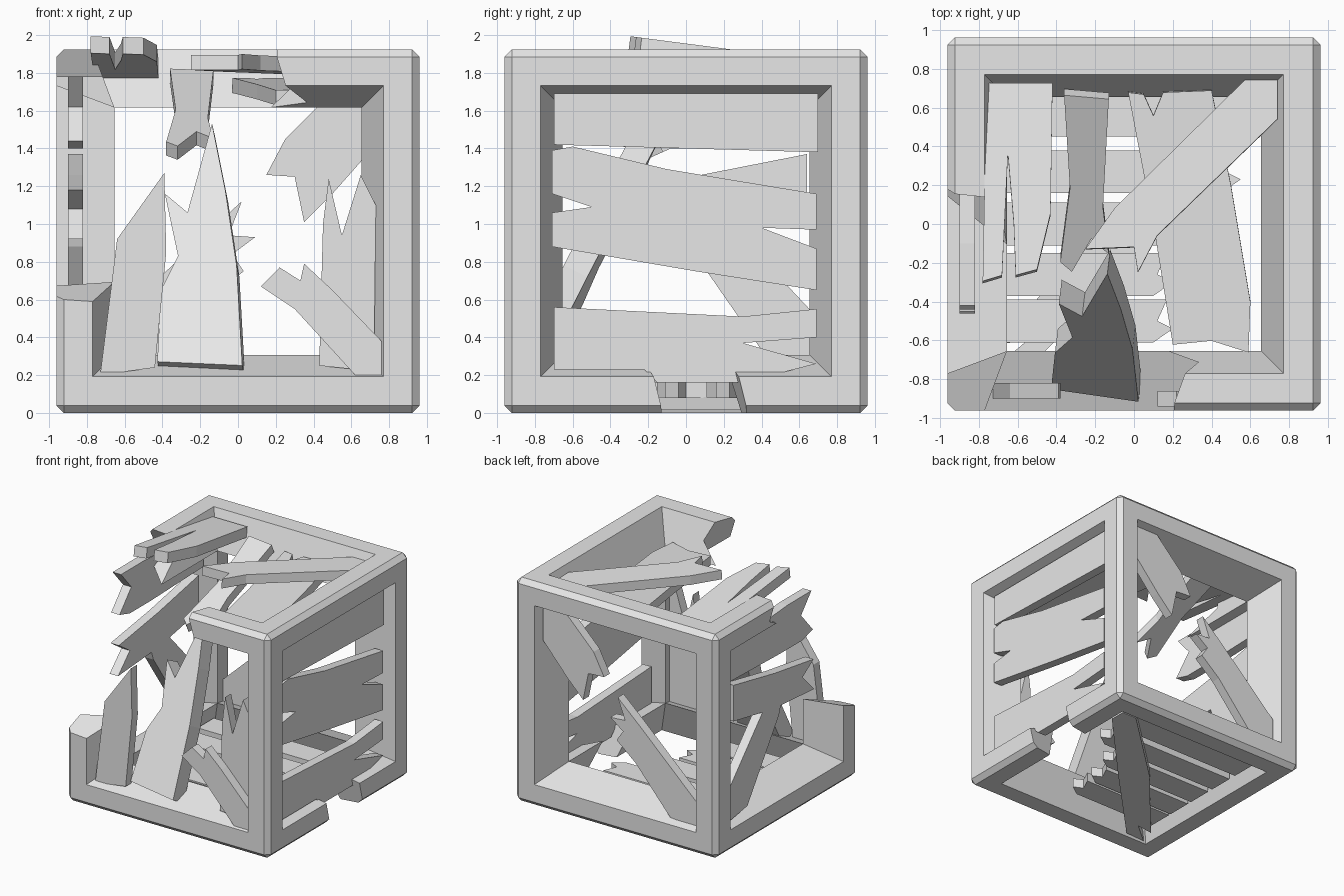
import bpy, bmesh
from math import radians
from mathutils import Vector, Euler
from itertools import product

cube = bpy.data.objects.get("Cube")
if cube:
    bpy.data.objects.remove(cube, do_unlink=True)

GREY = (0.8, 0.8, 0.8, 1)
wood = bpy.data.materials.new("grey_wood")
wood.use_nodes = True
wood.diffuse_color = GREY
wood.node_tree.nodes["Principled BSDF"].inputs["Base Color"].default_value = GREY


def finish(name, bm):
    bmesh.ops.recalc_face_normals(bm, faces=bm.faces)
    mesh = bpy.data.meshes.new(name)
    bm.to_mesh(mesh)
    bm.free()
    mesh.materials.append(wood)
    obj = bpy.data.objects.new(name, mesh)
    bpy.context.collection.objects.link(obj)
    return obj


def plank(name, outline, place, thick=0.08):
    """Flat board: a 2D outline put in space by place(a, b), then thickened."""
    bm = bmesh.new()
    face = bm.faces.new([bm.verts.new(place(a, b)) for a, b in outline])
    face.normal_update()
    n = face.normal.copy()
    bmesh.ops.translate(bm, vec=n * -thick / 2, verts=bm.verts)
    out = bmesh.ops.extrude_face_region(bm, geom=[face], use_keep_orig=True)
    moved = [v for v in out["geom"] if isinstance(v, bmesh.types.BMVert)]
    bmesh.ops.translate(bm, vec=n * thick, verts=moved)
    return finish(name, bm)


def cutter(name, low, high, turn=(0, 0, 0)):
    """Hidden box that breaks a piece off the frame."""
    low, high = Vector(low), Vector(high)
    bm = bmesh.new()
    bmesh.ops.create_cube(bm, size=1)
    bmesh.ops.scale(bm, vec=high - low, verts=bm.verts)
    obj = finish(name, bm)
    obj.location = (low + high) / 2
    obj.rotation_euler = Euler([radians(t) for t in turn])
    obj.hide_render = True
    obj.hide_viewport = True
    obj.display_type = 'WIRE'
    return obj


# Frame: a cube whose six windows narrow towards the inside
OUT, WIN, INN = 0.962, 0.77, 0.655
bm = bmesh.new()
outer = {s: bm.verts.new(Vector(s) * OUT) for s in product((-1, 1), repeat=3)}
inner = {s: bm.verts.new(Vector(s) * INN) for s in outer}
for axis in range(3):
    for side in (-1, 1):
        ring = []
        for a, b in ((-1, -1), (1, -1), (1, 1), (-1, 1)):
            s = [a, b]
            s.insert(axis, side)
            p = Vector(s) * WIN
            p[axis] = side * OUT
            ring.append((tuple(s), bm.verts.new(p)))
        for i in range(4):
            (s, v), (t, w) = ring[i], ring[(i + 1) % 4]
            bm.faces.new((outer[s], outer[t], w, v))
            bm.faces.new((v, w, inner[t], inner[s]))
rim = set(outer.values())
edges = [e for e in bm.edges if e.verts[0] in rim and e.verts[1] in rim]
bmesh.ops.recalc_face_normals(bm, faces=bm.faces)
bmesh.ops.bevel(bm, geom=edges, offset=0.04, segments=1, affect='EDGES', profile=0.5)
bmesh.ops.translate(bm, vec=(0, 0, OUT), verts=bm.verts)
frame = finish("frame", bm)

# Missing corner and the broken lower side beam
for cut in (
    cutter("cut_top_front", (-1.4, -1.4, 1.3), (0.17, -0.4, 2.3), (0, -16, -20)),
    cutter("cut_top_side", (-1.3, -1.3, 1.4), (-0.5, 0.12, 2.2), (28, 0, -6)),
    cutter("cut_post", (-1.3, -1.3, 0.68), (-0.4, -0.4, 2.0), (20, 4, 0)),
    cutter("cut_low_side", (0.5, -0.17, -0.2), (1.2, 0.26, 0.5), (14, 0, 10)),
):
    mod = frame.modifiers.new(cut.name, 'BOOLEAN')
    mod.operation = 'DIFFERENCE'
    mod.solver = 'EXACT'
    mod.object = cut


# Left side boards, across the window
def left(y, z):
    return Vector((0.86, y, z))


plank("left_board_top", [(-.7, 1.42), (.7, 1.38), (.7, 1.69), (-.7, 1.69)], left)
plank("left_board_middle", [(-.71, .88), (.05, .75), (.69, .65), (.69, .87), (.4, .98),
      (.69, .97), (.69, 1.16), (-.1, 1.29), (-.6, 1.41), (-.71, 1.39),
      (-.71, 1.16), (-.5, 1.09), (-.71, 1.06)], left)
plank("left_board_low", [(-.7, .23), (-.22, .23), (-.15, .16), (.3, .16), (.69, .26),
      (.3, .37), (.69, .4), (.69, .55), (.3, .51), (-.7, .56)], left)


# Right side boards, snapped at the front
def right(y, z):
    return Vector((-0.86, y, z))


plank("right_board_top", [(.7, 1.42), (.7, 1.72), (-.1, 1.78), (-.42, 1.78), (-.28, 1.62),
      (-.44, 1.44), (-.3, 1.4), (0, 1.4)], right)
plank("right_board_middle", [(.64, 1.06), (.64, 1.37), (.08, 1.26), (-.45, 1.18),
      (-.3, 1.08), (-.46, .92), (.1, .96)], right)
plank("right_board_loose", [(.7, .22), (.7, .5), (.25, .98), (.1, 1.2), (.12, 1.0),
      (-.04, 1.06), (.02, .88), (.45, .26)], right)


# Top boards, broken at the front
plank("top_board_raised", [(-.76, .72), (-.42, .72), (-.43, .05), (-.5, -.24), (-.61, -.27),
      (-.62, 0), (-.65, .36), (-.68, -.27), (-.78, -.3)],
      lambda x, y: Vector((x, y, 1.91 - 0.13 * y)), 0.09)
plank("top_board_hanging", [(-.36, .68), (-.13, .66), (-.16, .1), (-.13, -.14), (-.22, -.06),
      (-.32, -.23), (-.38, -.18), (-.33, .2)],
      lambda x, y: Vector((x, y, 1.48 + 0.45 * y)))
plank("top_board_wide", [(-.03, .68), (.05, .67), (.1, .56), (.15, .68), (.4, .69), (.5, .2),
      (.6, -.4), (.59, -.66), (.4, -.6), (.2, -.62), (.1, 0)],
      lambda x, y: Vector((x, y, 1.7 + 0.05 * y)))
plank("top_board_diagonal", [(.57, .74), (.74, .74), (.74, .54), (.12, -.06), (.02, -.25),
      (.0, -.12), (-.25, -.13), (-.1, .08)],
      lambda x, y: Vector((x, y, 1.85 - 0.04 * y)))


# Front boards, some leaning inwards or turned
def lean(foot, slope, turn=0):
    return lambda x, z: Vector((x, foot + slope * z + turn * x, z))


plank("front_board_outer", [(-.73, .2), (-.44, .24), (-.38, .85), (-.39, 1.27), (-.64, .92)],
      lean(-.86, 0))
plank("front_board_tall", [(-.42, .24), (.03, .22), (.0, .75), (-.06, 1.15), (-.13, 1.5),
      (-.26, 1.03), (-.38, 1.13), (-.31, .8), (-.4, .62)], lean(-.96, .5, -.12), 0.14)
plank("front_board_fallen", [(.62, .2), (.76, .2), (.76, .38), (.5, .65), (.35, .79),
      (.33, .7), (.22, .77), (.12, .67), (.3, .55)], lean(-.9, 0))
plank("front_board_short", [(.43, .25), (.72, .22), (.73, 1.1), (.65, 1.26), (.55, .94),
      (.48, 1.24), (.45, 1.0)], lean(-.82, 0))


# Back boards, one at each corner
def back(x, z):
    return Vector((x, 0.86, z))


plank("back_board_upper", [(.73, 1.72), (.52, 1.72), (.25, 1.45), (.15, 1.26), (.3, 1.25),
      (.35, 1.01), (.5, 1.16), (.73, 1.42)], back)
plank("back_board_lower", [(-.73, .2), (-.48, .22), (-.15, .6), (.03, .75), (-.03, .84),
      (.09, .93), (-.05, .94), (.02, 1.12), (-.2, .92), (-.73, .42)], back)

# Floor boards with uneven broken ends
for i, (y, end) in enumerate(((-.5, .2), (-.26, .2), (0, .3), (.27, .55), (.56, .6))):
    plank(f"floor_board_{i + 1}", [(-.7, y - .11), (end - .1, y - .11), (end, y - .04),
          (end - .08, y), (end - .03, y + .11), (-.7, y + .11)],
          lambda x, y: Vector((x, y, 0.12)))
plank("floor_brace", [(.74, .6), (.74, .74), (.6, .74), (-.1, .08), (-.7, -.62), (-.55, -.6),
      (-.74, -.76), (-.55, -.75), (.1, -.08)], lambda x, y: Vector((x, y, 0.05)), 0.07)
